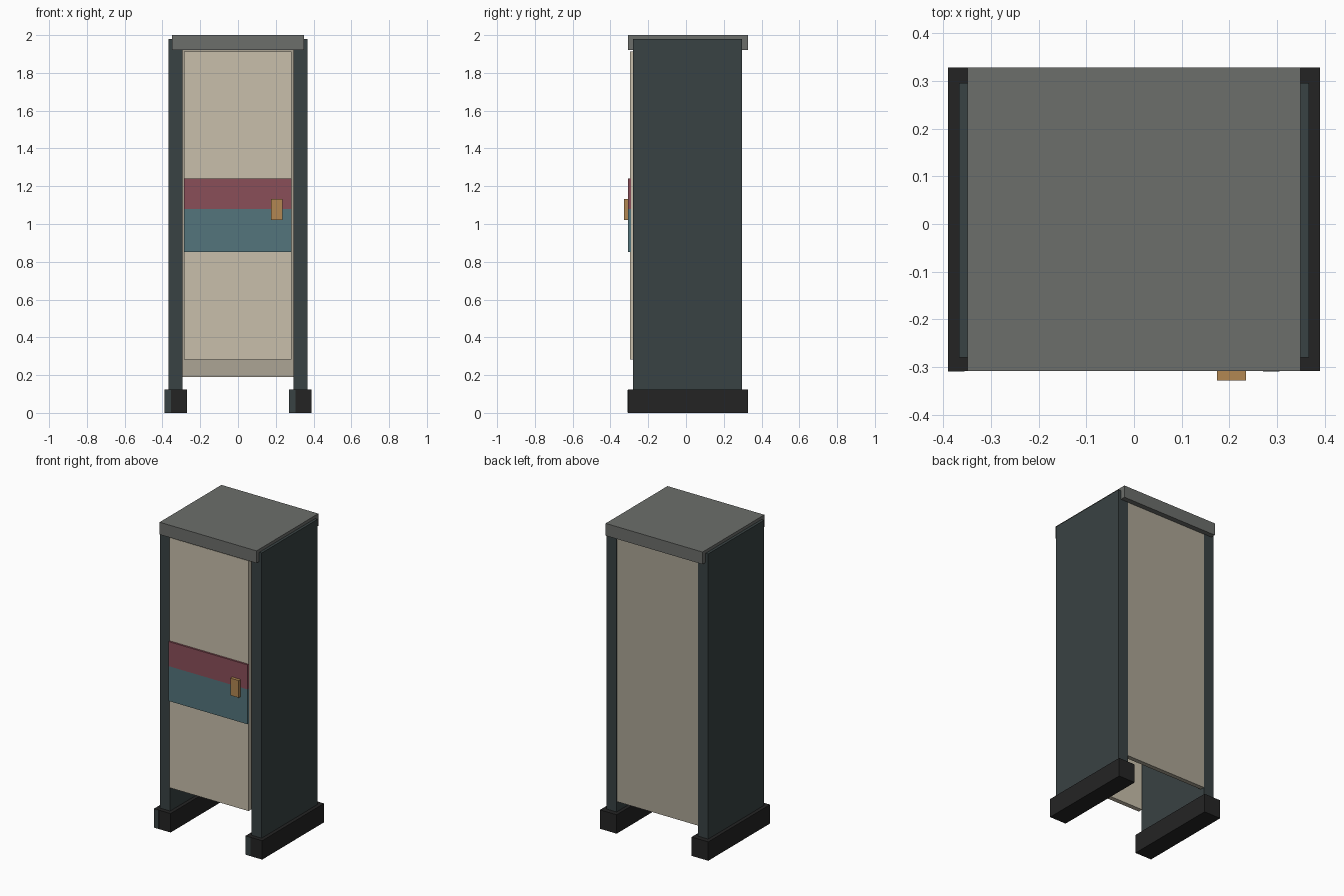
import bpy

if "Cube" in bpy.data.objects:
    bpy.data.objects.remove(bpy.data.objects["Cube"])


def lin(c):
    c /= 255
    return c / 12.92 if c <= 0.04045 else ((c + 0.055) / 1.055) ** 2.4


def mat(name, r, g, b):
    m = bpy.data.materials.new(name)
    m.diffuse_color = (lin(r), lin(g), lin(b), 1)
    m.use_nodes = True
    m.node_tree.nodes["Principled BSDF"].inputs["Base Color"].default_value = m.diffuse_color
    return m


SLATE = mat("dark slate", 57, 66, 67)
BLACK = mat("soft black", 36, 36, 36)
GREY = mat("mid grey", 108, 110, 107)
BEIGE = mat("warm beige", 200, 191, 171)
TAUPE = mat("taupe", 172, 165, 149)
RED = mat("muted red", 138, 78, 89)
TEAL = mat("muted teal", 84, 117, 124)
BRASS = mat("brass", 178, 135, 82)


def box(name, x, y, z, material):
    """Box from (min, max) ranges on each axis."""
    (x0, x1), (y0, y1), (z0, z1) = x, y, z
    v = [(a, b, c) for a in (x0, x1) for b in (y0, y1) for c in (z0, z1)]
    f = [(0, 1, 3, 2), (4, 6, 7, 5), (0, 4, 5, 1),
         (2, 3, 7, 6), (0, 2, 6, 4), (1, 5, 7, 3)]
    me = bpy.data.meshes.new(name)
    me.from_pydata(v, [], f)
    me.materials.append(material)
    ob = bpy.data.objects.new(name, me)
    bpy.context.collection.objects.link(ob)
    return ob


# Side walls standing in long floor runners
for side, s in (("left", -1), ("right", 1)):
    box(side + "_wall", sorted((s * 0.293, s * 0.367)), (-0.28, 0.296), (0.02, 1.98), SLATE)
    box(side + "_runner", sorted((s * 0.27, s * 0.39)), (-0.308, 0.328), (0, 0.123), BLACK)
    # Lighter strip on the runner's front end
    x0 = -0.39 if s < 0 else 0.27
    box(side + "_runner_strip", (x0, x0 + 0.035), (-0.309, -0.307), (0.001, 0.122), SLATE)

# Overhanging top cap
box("top_cap", (-0.349, 0.349), (-0.308, 0.328), (1.92, 2.0), GREY)

# Back panel and door, leaving the cabinet open underneath
box("back_panel", (-0.294, 0.294), (0.265, 0.294), (0.19, 1.925), TAUPE)
box("door", (-0.285, 0.283), (-0.296, -0.266), (0.283, 1.912), BEIGE)

# Door bands
box("upper_band", (-0.286, 0.284), (-0.308, -0.29), (1.08, 1.24), RED)
box("lower_band", (-0.286, 0.284), (-0.308, -0.29), (0.853, 1.08), TEAL)

# Handle
box("handle", (0.174, 0.235), (-0.328, -0.3), (1.02, 1.132), BRASS)
